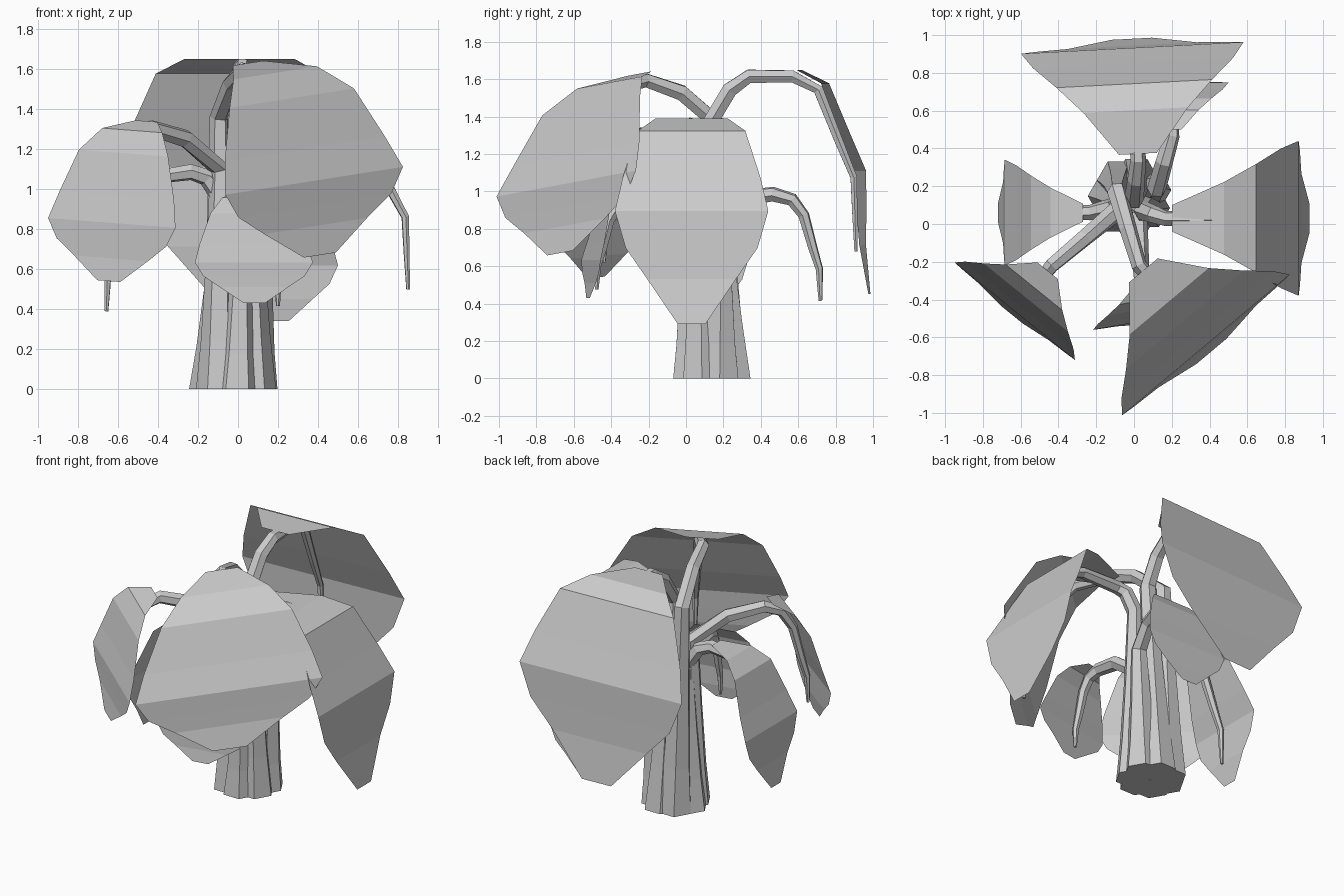
import bpy, bmesh
from math import cos, sin, tau, radians
from mathutils import Vector

if "Cube" in bpy.data.objects:
    bpy.data.objects.remove(bpy.data.objects["Cube"])

# shared blade profile: reach, drop and half width as fractions
BLADE = [(0, 0, .17), (.38, 0, .47), (.61, .06, .7), (.79, .29, .9),
         (.92, .45, 1), (.93, .63, .86), (.94, .78, .58), (1, 1, .18)]


def finish(bm, name):
    bmesh.ops.recalc_face_normals(bm, faces=bm.faces)
    me = bpy.data.meshes.new(name)
    bm.to_mesh(me)
    bm.free()
    bpy.context.collection.objects.link(bpy.data.objects.new(name, me))


def place(yaw, u, v, z):
    # u runs outward from the trunk, v runs across the leaf
    c, s = cos(radians(yaw)), sin(radians(yaw))
    return Vector((u * c - v * s, u * s + v * c, z))


def leaf(name, yaw, shift, roll, rows):
    # drooping blade: a sheet of straight strips
    bm = bmesh.new()
    pairs = [[bm.verts.new(place(yaw, u, shift + k * w, z + roll * k * w))
              for k in (-1, 1)] for u, z, w in rows]
    for a, b in zip(pairs, pairs[1:]):
        bm.faces.new((a[0], a[1], b[1], b[0]))
    finish(bm, name)


def stem(name, path, base_r=.115, sides=6):
    # tapered tube, thick at the foot and pointed under the leaf
    bm = bmesh.new()
    rings, n, side = [], len(path), Vector((1, 0, 0))
    for i, p in enumerate(path):
        t = (path[min(i + 1, n - 1)] - path[max(i - 1, 0)]).normalized()
        if i == 0:
            t = Vector((0, 0, 1))
        side = (side - t * side.dot(t)).normalized()
        up = t.cross(side)
        r = base_r * (1 - .2 * i) if i < 3 else .052 - .042 * (i - 3) / (n - 4)
        rings.append([bm.verts.new(p + r * (side * cos(tau * k / sides) + up * sin(tau * k / sides)))
                      for k in range(sides)])
    for a, b in zip(rings, rings[1:]):
        for k in range(sides):
            j = (k + 1) % sides
            bm.faces.new((a[k], a[j], b[j], b[k]))
    bm.faces.new(rings[0])
    bm.faces.new(rings[-1])
    finish(bm, name)


def frond(slot, name, yaw, shift, sag, reach, height, width, knee, roll=0):
    # leaf stretched between its reach and height limits
    (u0, u1), (z0, z1) = reach, height
    rows = [(u0 + (u1 - u0) * a, z0 + (z1 - z0) * (b + sag * a * a * (1 - b)), width * w)
            for a, b, w in BLADE]
    leaf(name + "_leaf", yaw, shift, roll, rows)
    # stem: foot on a ring, up the bundle, over the arch, then the midrib
    ang = radians(-30) + slot * tau / 7
    foot = Vector((-.02 + .11 * cos(ang), .14 + .11 * sin(ang), 0))
    knee = Vector(knee)
    rib = [place(yaw, u - .035, shift, z - .035) for u, z, w in rows[:-1]]
    arch = knee.lerp(rib[0], .5) + Vector((0, 0, .05))
    stem(name + "_stem", [foot, foot.lerp(knee, .22), foot.lerp(knee, .58), knee, arch] + rib)


frond(0, "right", 0, .03, 0, (.2, .93), (1.39, .29), .41, (.05, .07, 1.2))
frond(1, "back_low", 90, -.2, .3, (.5, .77), (1.02, .34), .3, (.12, .19, .85))
frond(2, "back_tall", 93, -.04, 0, (.37, .98), (1.65, .45), .59, (0, .13, 1.37))
frond(3, "front_right", -50, -.12, .35, (.22, .78), (1.63, .67), .58, (-.09, .17, 1.36), .12)
frond(4, "left", 180, -.06, .2, (.27, .72), (1.12, .27), .28, (-.07, .1, .93))
frond(5, "front_left", 231, -.2, .4, (.48, .78), (1.34, .54), .41, (-.09, .07, 1.1), -.06)
frond(6, "front_low", -80, -.01, .4, (.33, .53), (.99, .43), .3, (.02, .02, .82))
